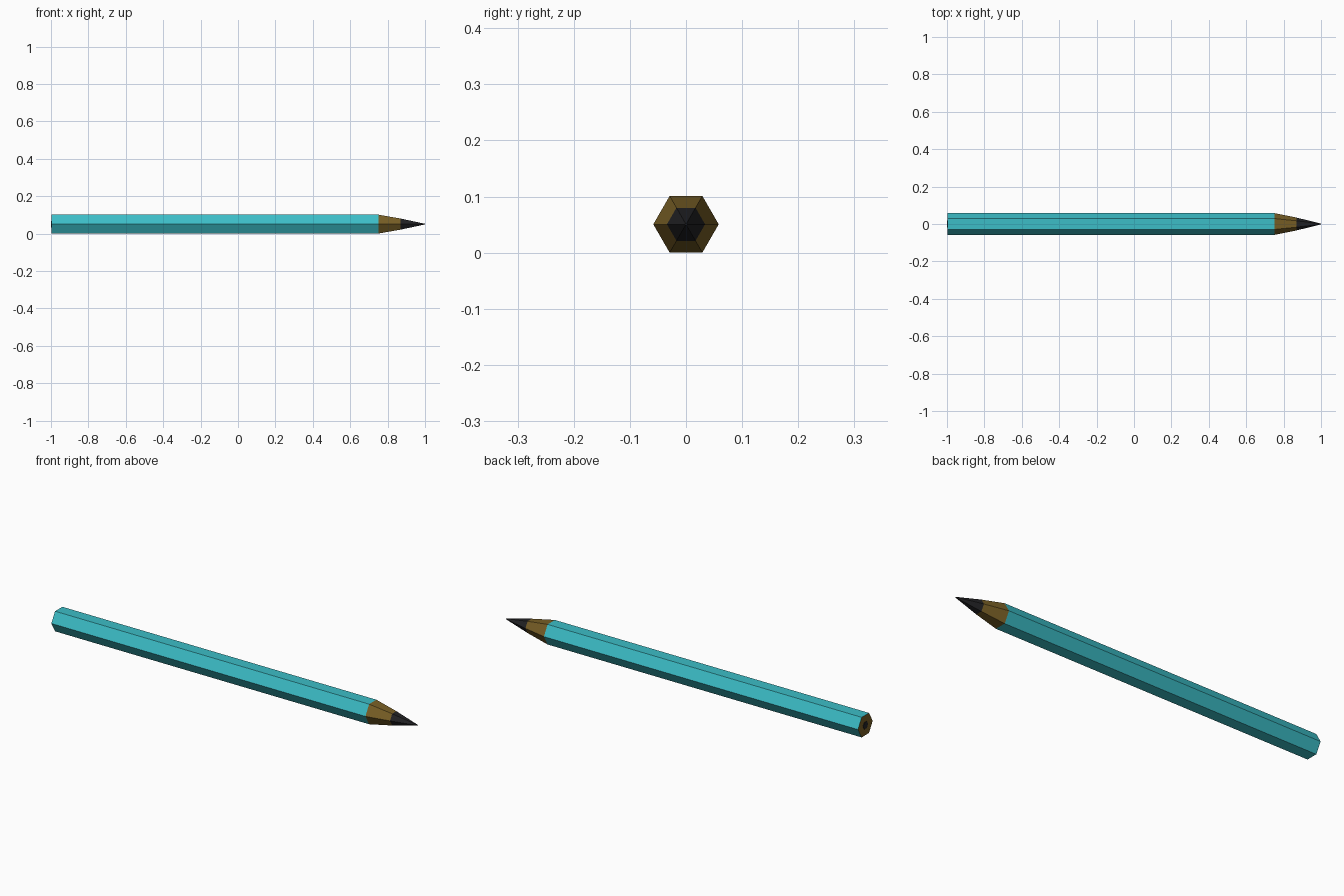
import bpy
import bmesh
from math import cos, sin, pi

cube = bpy.data.objects.get("Cube")
if cube:
    bpy.data.objects.remove(cube)

SIDES = 6
RADIUS = 0.0583
AXIS_Z = RADIUS * cos(pi / SIDES)   # the pencil rests on one flat side
BACK, SHOULDER, LEAD_START, POINT = -0.998, 0.75, 0.87, 1.0
LEAD_R, CORE_R, POINT_R = 0.034, 0.02, 0.002


def material(name, color):
    mat = bpy.data.materials.new(name)
    mat.use_nodes = True
    mat.diffuse_color = (*color, 1)
    bsdf = mat.node_tree.nodes["Principled BSDF"]
    bsdf.inputs["Base Color"].default_value = (*color, 1)
    return mat


teal = material("teal paint", (0.045, 0.51, 0.57))
wood = material("bare wood", (0.19, 0.115, 0.019))
lead = material("dark lead", (0.016, 0.016, 0.018))


def hex_loft(name, rings, mat, cap_back=False, cap_front=False):
    """Join six-sided rings, given as (x, radius) from back to front."""
    bm = bmesh.new()
    loops = []
    for x, r in rings:
        angles = [2 * pi * i / SIDES for i in range(SIDES)]
        loops.append([bm.verts.new((x, r * cos(a), AXIS_Z + r * sin(a))) for a in angles])
    for a, b in zip(loops, loops[1:]):
        for i in range(SIDES):
            j = (i + 1) % SIDES
            bm.faces.new((a[i], a[j], b[j], b[i]))
    if cap_back:
        bm.faces.new(loops[0][::-1])
    if cap_front:
        bm.faces.new(loops[-1])
    # Rings run counter-clockwise seen from +x, so side faces already point outward
    mesh = bpy.data.meshes.new(name)
    bm.to_mesh(mesh)
    bm.free()
    mesh.materials.append(mat)
    obj = bpy.data.objects.new(name, mesh)
    bpy.context.collection.objects.link(obj)
    return obj


# Painted barrel
hex_loft("barrel", [(BACK, RADIUS), (SHOULDER, RADIUS)], teal)
# Sharpened wood cone
hex_loft("sharpened_wood", [(SHOULDER, RADIUS), (LEAD_START, LEAD_R)], wood)
# Lead point with a tiny blunt end
hex_loft("lead_point", [(LEAD_START, LEAD_R), (POINT, POINT_R)], lead, cap_front=True)
# Cut wood at the back, a flat ring around the core
hex_loft("back_wood", [(BACK, CORE_R), (BACK, RADIUS)], wood)
# Core just showing at the back
hex_loft("back_core", [(-1.0, CORE_R), (BACK, CORE_R)], lead, cap_back=True)
